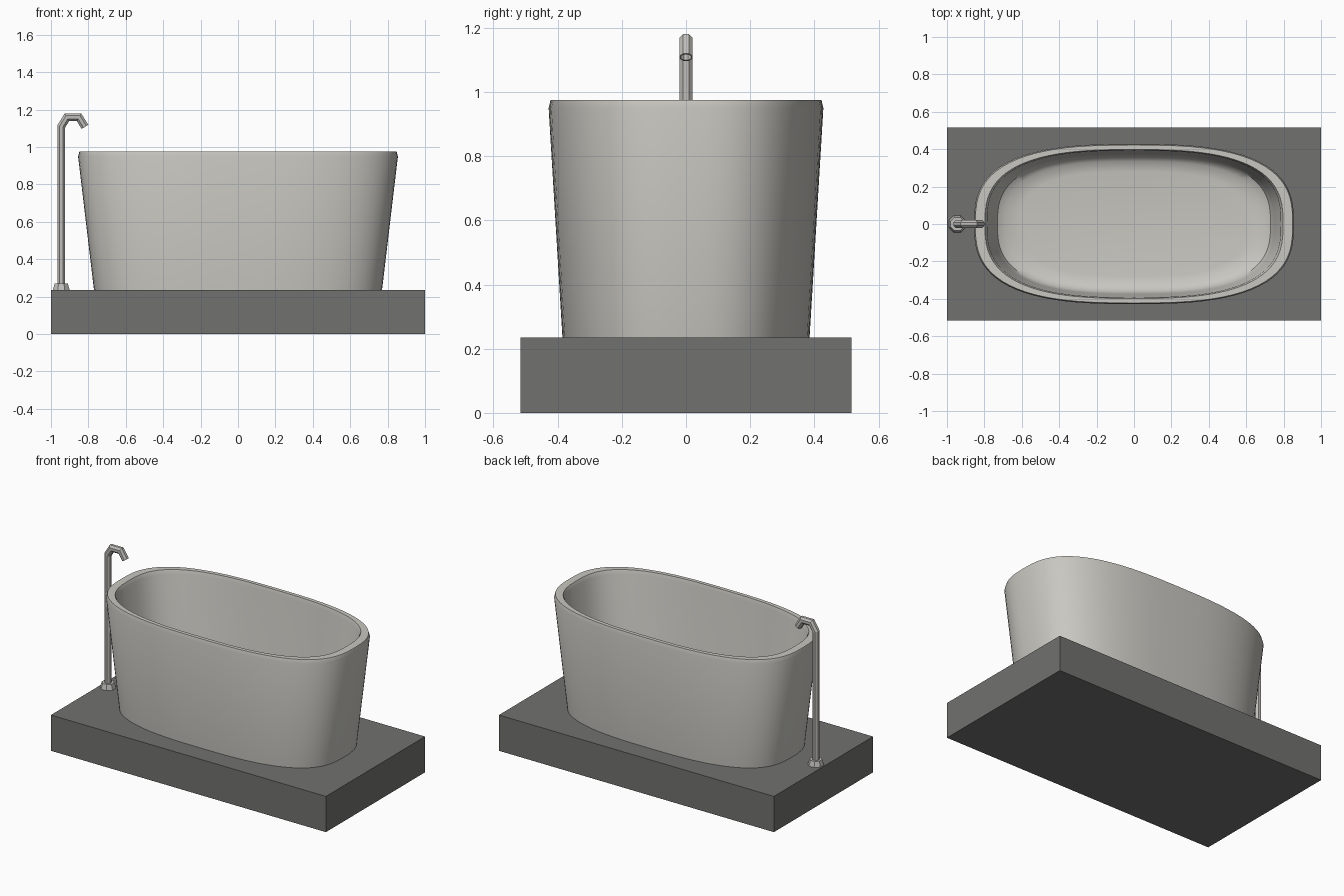
import bpy, bmesh, math
from mathutils import Vector

if "Cube" in bpy.data.objects:
    bpy.data.objects.remove(bpy.data.objects["Cube"])


def material(name, rgb):
    m = bpy.data.materials.new(name)
    m.diffuse_color = (*rgb, 1)
    m.use_nodes = True
    m.node_tree.nodes["Principled BSDF"].inputs["Base Color"].default_value = m.diffuse_color
    return m


def loft(name, rings, mat, angle=None):
    """Skin a list of closed rings and cap both ends."""
    bm = bmesh.new()
    loops = [[bm.verts.new(p) for p in ring] for ring in rings]
    n = len(loops[0])
    for a, b in zip(loops, loops[1:]):
        for i in range(n):
            j = (i + 1) % n
            bm.faces.new((a[i], a[j], b[j], b[i]))
    bm.faces.new(loops[0])
    bm.faces.new(loops[-1])
    bmesh.ops.recalc_face_normals(bm, faces=bm.faces)
    me = bpy.data.meshes.new(name)
    bm.to_mesh(me)
    bm.free()
    ob = bpy.data.objects.new(name, me)
    bpy.context.collection.objects.link(ob)
    me.materials.append(mat)
    if angle:
        bpy.ops.object.select_all(action='DESELECT')
        ob.select_set(True)
        bpy.context.view_layer.objects.active = ob
        bpy.ops.object.shade_smooth_by_angle(angle=math.radians(angle))
    return ob


def oval(z, hx, hy, n=2.8, count=80):
    """Superellipse ring."""
    def s(v):
        return math.copysign(abs(v) ** (2 / n), v) if abs(v) > 1e-9 else 0.0
    return [(hx * s(math.cos(t)), hy * s(math.sin(t)), z)
            for t in (2 * math.pi * i / count for i in range(count))]


def circle(x, z, r, n=8):
    return [(x + r * math.cos(t), r * math.sin(t), z)
            for t in (2 * math.pi * (i + .5) / n for i in range(n))]


def pipe_ring(c, t, r, stretch=1, n=8):
    """Ring around a path lying in the xz plane."""
    side = Vector((t.z, 0, -t.x)) * stretch
    return [c + side * (r * math.cos(a)) + Vector((0, r * math.sin(a), 0))
            for a in (2 * math.pi * (i + .5) / n for i in range(n))]


stone = material("dark grey plinth", (0.165, 0.165, 0.16))
enamel = material("warm white enamel", (0.58, 0.57, 0.53))
metal = material("brushed metal", (0.52, 0.51, 0.48))

# plinth
bpy.ops.mesh.primitive_cube_add(size=1, location=(0, 0, 0.1175))
plinth = bpy.context.object
plinth.name = "plinth"
plinth.scale = (2, 1.03, 0.235)
plinth.data.materials.append(stone)

# tub: outer wall, rim, inner wall, rounded floor
tub_profile = [
    (0.235, 0.77, 0.385), (0.95, 0.855, 0.428), (0.975, 0.848, 0.422),
    (0.975, 0.797, 0.398), (0.95, 0.785, 0.392), (0.41, 0.748, 0.374),
    (0.365, 0.73, 0.362), (0.34, 0.69, 0.335), (0.33, 0.60, 0.28)]
loft("bathtub", [oval(*p) for p in tub_profile], enamel, 35)

# tap base collar
X = -0.945
loft("tap_base", [circle(X, 0.235, 0.049), circle(X, 0.27, 0.038)], metal)

# tap pipe with bent spout
path = [Vector(p) for p in ((X, 0, 0.24), (X, 0, 1.11), (-0.915, 0, 1.159),
                            (-0.85, 0, 1.159), (-0.818, 0, 1.108))]
rings = []
for i, p in enumerate(path):
    a = (p - path[max(i - 1, 0)]).normalized()
    b = (path[min(i + 1, len(path) - 1)] - p).normalized()
    t = (a + b).normalized()
    bend = t.dot(a if i else b)
    rings.append(pipe_ring(p, t, 0.0225, 1 / bend))
tip = (path[-1] - path[-2]).normalized()
rings.append(pipe_ring(path[-1], tip, 0.017))              # spout lip
rings.append(pipe_ring(path[-1] - tip * 0.02, tip, 0.017))  # spout opening
loft("tap_pipe", rings, metal)
